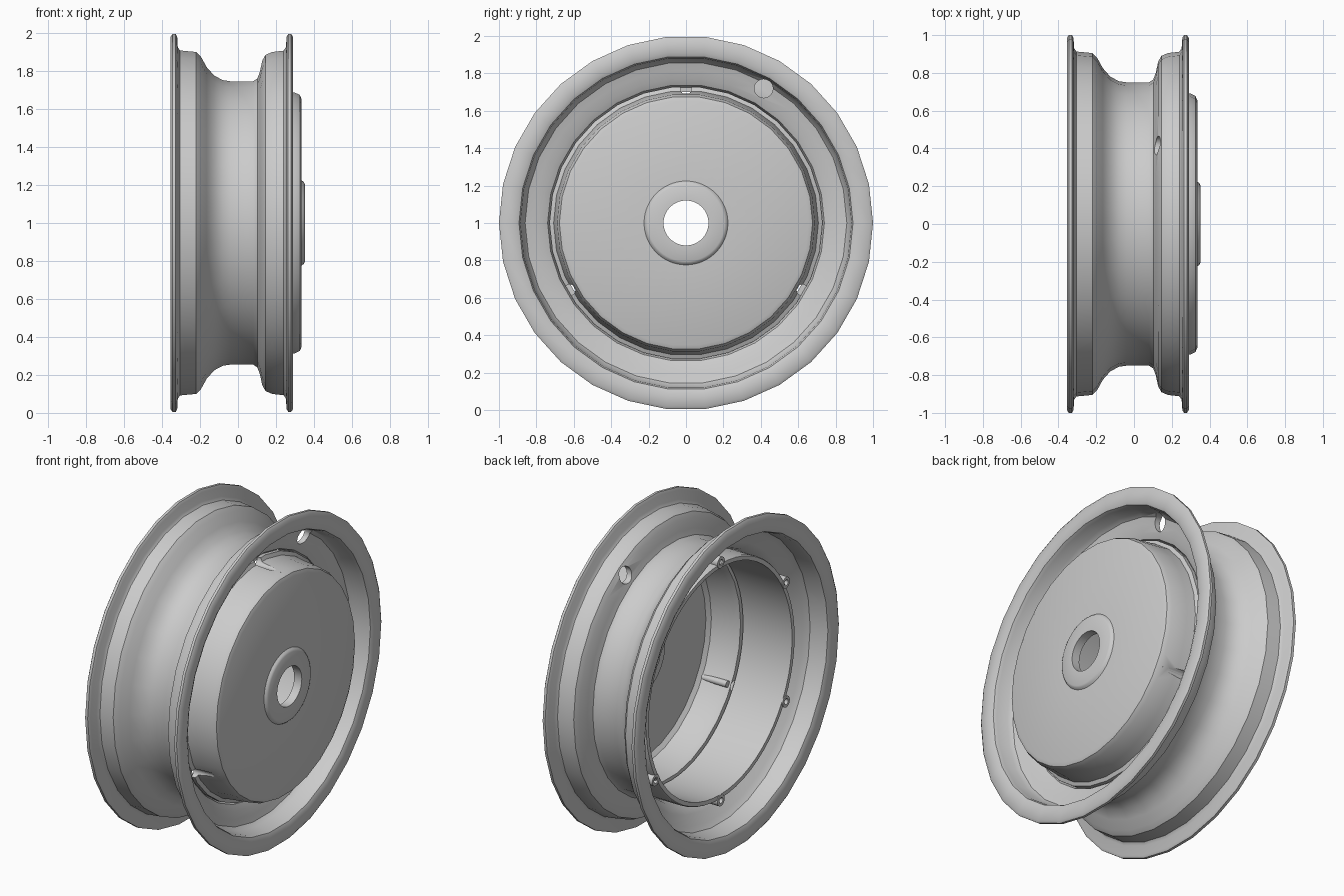
import bpy, bmesh, math
from mathutils import Matrix, Vector

if "Cube" in bpy.data.objects:
    bpy.data.objects.remove(bpy.data.objects["Cube"], do_unlink=True)

GREY = (0.6, 0.6, 0.6, 1)
mat = bpy.data.materials.new("grey metal")
mat.use_nodes = True
mat.diffuse_color = GREY
mat.node_tree.nodes["Principled BSDF"].inputs["Base Color"].default_value = GREY


def finish(name, bm, angle=35):
    bmesh.ops.recalc_face_normals(bm, faces=bm.faces)
    mesh = bpy.data.meshes.new(name)
    bm.to_mesh(mesh)
    bm.free()
    mesh.materials.append(mat)
    ob = bpy.data.objects.new(name, mesh)
    bpy.context.collection.objects.link(ob)
    smooth(ob, angle)
    return ob


def smooth(ob, angle=35):
    bpy.ops.object.select_all(action='DESELECT')
    ob.select_set(True)
    bpy.context.view_layer.objects.active = ob
    bpy.ops.object.shade_smooth_by_angle(angle=math.radians(angle))


def lathe(name, profile, sides=30, centre=(0, 0, 1)):
    """Revolve a closed (x, radius) loop about an axis along x."""
    bm = bmesh.new()
    rings = []
    for i in range(sides):
        a = math.tau * i / sides
        rings.append([bm.verts.new(Vector(centre) + Vector((x, r * math.cos(a), r * math.sin(a))))
                      for x, r in profile])
    n = len(profile)
    for i in range(sides):
        p, q = rings[i], rings[(i + 1) % sides]
        for j in range(n):
            k = (j + 1) % n
            bm.faces.new((p[j], p[k], q[k], q[j]))
    return finish(name, bm)


def rod(name, x0, x1, radius, centre, sides=16):
    bm = bmesh.new()
    bmesh.ops.create_cone(bm, cap_ends=True, segments=sides, radius1=radius, radius2=radius,
                          depth=x1 - x0, matrix=Matrix.Rotation(math.pi / 2, 4, 'Y'))
    bmesh.ops.translate(bm, verts=bm.verts, vec=Vector(((x0 + x1) / 2, centre[1], centre[2])))
    return finish(name, bm)


def polar(radius, degrees):
    a = math.radians(degrees)
    return (0, radius * math.cos(a), 1 + radius * math.sin(a))


def cut(ob, cutter):
    mod = ob.modifiers.new("cut", 'BOOLEAN')
    mod.operation, mod.solver, mod.object = 'DIFFERENCE', 'EXACT', cutter
    bpy.context.view_layer.objects.active = ob
    bpy.ops.object.modifier_apply(modifier=mod.name)
    bpy.data.objects.remove(cutter, do_unlink=True)
    smooth(ob)


# Rim: tyre side from left to right, then back along the inside
tyre_side = [(-.355, .985), (-.345, 1), (-.328, 1), (-.32, .985), (-.317, .93), (-.305, .913),
             (-.22, .905), (-.195, .88), (-.165, .825), (-.125, .78), (-.08, .756), (-.04, .75),
             (.08, .75), (.102, .765), (.115, .80), (.128, .86), (.145, .89), (.18, .905),
             (.24, .912), (.252, .93), (.256, .985), (.264, 1), (.28, 1), (.29, .985)]
inner_side = [(.29, .915), (.28, .893), (.26, .885), (.19, .878), (.165, .86), (.153, .82),
              (.142, .775), (.125, .74), (.09, .725), (-.06, .725), (-.12, .745), (-.17, .79),
              (-.205, .85), (-.235, .877), (-.325, .885), (-.345, .893), (-.355, .915)]
rim = lathe("rim", tyre_side + inner_side)
cut(rim, rod("valve_cutter", .04, .24, .05, polar(.83, 60), 20))

# Stamped disc that closes the right side
disc = lathe("disc", [(.335, .16), (.335, .655), (.326, .677), (.30, .69), (.2, .70), (.145, .708),
                      (.135, .73), (.11, .73), (.11, .69), (.14, .675), (.285, .655),
                      (.305, .63), (.305, .16)])
for angle in (90, 210, 330):
    rod("drain_ridge", .12, .29, .02, polar(.668, angle))
    cut(disc, rod("drain_cutter", .1, .25, .03, polar(.717, angle)))

# Raised hub with its bore
lathe("hub", [(.30, .12), (.352, .12), (.352, .205), (.346, .216), (.334, .225), (.30, .225)], 60)

# Inner drum liner
lathe("drum_liner", [(-.235, .70), (-.235, .725), (-.225, .73), (.10, .73), (.10, .70)], 60)

# Screw bosses around the open side
for i in range(6):
    lathe("screw_boss", [(-.24, .018), (-.24, .035), (-.12, .035), (-.12, .018)], 16,
          polar(.735, 30 + 60 * i))
